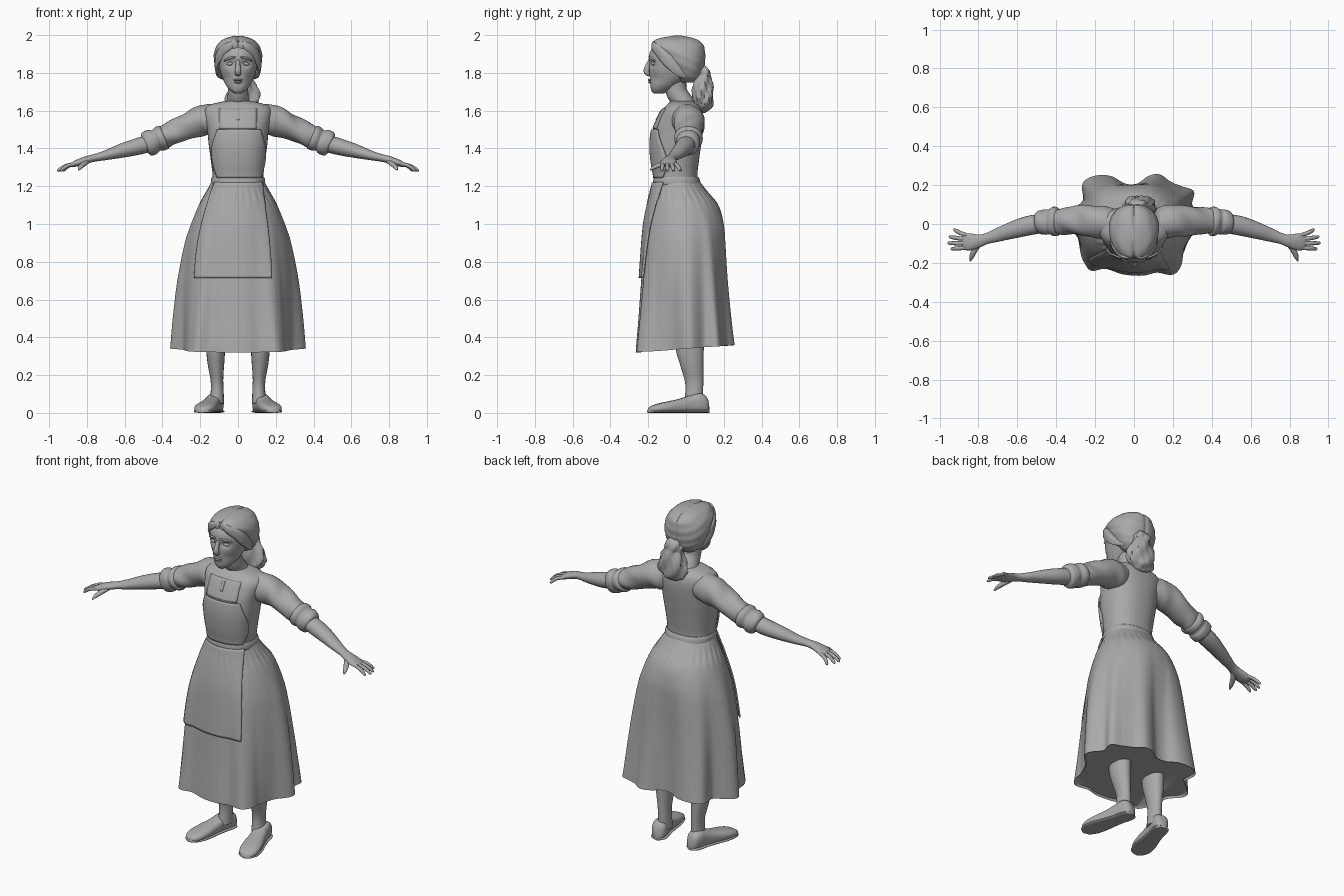
import bpy, bmesh
from math import sin, cos, pi, acos, atan2, hypot, exp, radians
from mathutils import Vector

old = bpy.data.objects.get("Cube")
if old:
    bpy.data.objects.remove(old, do_unlink=True)

clay = bpy.data.materials.new("clay_grey")
clay.use_nodes = True
GREY = (0.4, 0.4, 0.4, 1)
clay.diffuse_color = GREY
clay.node_tree.nodes["Principled BSDF"].inputs["Base Color"].default_value = GREY


def sample(keys, t):
    """Smooth interpolation of rows whose first value is the parameter."""
    t = min(max(t, keys[0][0]), keys[-1][0])
    i = max(k for k in range(len(keys) - 1) if keys[k][0] <= t)
    a, b = keys[i], keys[i + 1]
    p, q = keys[max(i - 1, 0)], keys[min(i + 2, len(keys) - 1)]
    h = b[0] - a[0]
    u = (t - a[0]) / h
    out = []
    for j in range(1, len(a)):
        ma = (b[j] - p[j]) / (b[0] - p[0]) * h
        mb = (q[j] - a[j]) / (q[0] - a[0]) * h
        out.append((2*u**3 - 3*u*u + 1) * a[j] + (u**3 - 2*u*u + u) * ma
                   + (3*u*u - 2*u**3) * b[j] + (u**3 - u*u) * mb)
    return out


def grid_object(name, rows, closed=True, thick=0):
    """Skin rows of points into a smooth mesh object."""
    bm = bmesh.new()
    vs = [[bm.verts.new(p) for p in row] for row in rows]
    n = len(rows[0])
    for r, s in zip(vs, vs[1:]):
        for j in range(n if closed else n - 1):
            k = (j + 1) % n
            bm.faces.new((r[j], r[k], s[k], s[j]))
    if closed:
        bm.faces.new(vs[0])
        bm.faces.new(vs[-1])
    bmesh.ops.recalc_face_normals(bm, faces=bm.faces)
    mesh = bpy.data.meshes.new(name)
    bm.to_mesh(mesh)
    bm.free()
    mesh.materials.append(clay)
    ob = bpy.data.objects.new(name, mesh)
    bpy.context.collection.objects.link(ob)
    if thick:
        mod = ob.modifiers.new("thickness", "SOLIDIFY")
        mod.thickness, mod.offset = thick, 0
    bpy.ops.object.select_all(action="DESELECT")
    ob.select_set(True)
    bpy.context.view_layer.objects.active = ob
    bpy.ops.object.shade_smooth_by_angle(angle=radians(50))


def power(v, e):
    return abs(v) ** e * (1 if v >= 0 else -1)


def ring_point(keys, z, a, off=0, n=2.3, ripple=None):
    """Point on a body shell: rows are z, half width, front y, back y."""
    hx, yf, yb = sample(keys, z)
    x = (hx + off) * power(cos(a), 2 / n)
    y = ((yb - yf) / 2 + off) * power(sin(a), 2 / n)
    k = 1 + (ripple(z, atan2(y, x)) if ripple else 0)
    return Vector((x * k, (yf + yb) / 2 + y * k, z))


def shell(name, keys, steps=40, sides=64, n=2.3, move=None):
    z0, z1 = keys[0][0], keys[-1][0]
    rows = []
    for i in range(steps + 1):
        z = z0 + (z1 - z0) * i / steps
        row = [ring_point(keys, z, 2 * pi * j / sides, 0, n) for j in range(sides)]
        rows.append([move(p) for p in row] if move else row)
    grid_object(name, rows)


def patch(name, keys, z0, z1, left, right, off=0.008, ripple=None, n=2.3, steps=24, thick=0.008):
    """Thin cloth plate following the front of a shell; edges are functions of height."""
    rows = []
    for i in range(steps + 1):
        u = i / steps
        z = z0 + (z1 - z0) * u
        hx = sample(keys, z)[0]
        row = []
        for j in range(steps + 1):
            x = left(u) + (right(u) - left(u)) * j / steps
            c = max(-1, min(1, x / hx))
            row.append(ring_point(keys, z, -acos(power(c, n / 2)), off, n, ripple))
        rows.append(row)
    grid_object(name, rows, closed=False, thick=thick)


def tube(name, path, sides=20, sub=5, wrinkle=None, up=(0, 0, 1)):
    """Sweep an ellipse: rows are x, y, z, half width sideways, half height."""
    keys = [(i, *p) for i, p in enumerate(path)]
    rows = []
    for i in range((len(path) - 1) * sub + 1):
        t = i / sub
        x, y, z, rw, rh = sample(keys, t)
        tan = Vector(sample(keys, t + .05)[:3]) - Vector(sample(keys, t - .05)[:3])
        side = tan.cross(Vector(up)).normalized()
        over = side.cross(tan).normalized()
        row = []
        for j in range(sides):
            a = 2 * pi * j / sides
            k = 1 + (wrinkle(t, a) if wrinkle else 0)
            row.append(Vector((x, y, z)) + side * rw * k * cos(a) + over * rh * k * sin(a))
        rows.append(row)
    grid_object(name, rows)


def blob(name, loc, size, tilt=(0, 0, 0)):
    bpy.ops.mesh.primitive_uv_sphere_add(segments=20, ring_count=12, location=loc, rotation=tilt)
    ob = bpy.context.object
    ob.name, ob.scale = name, size
    ob.data.materials.append(clay)
    bpy.ops.object.shade_smooth()


# Skirt: body rings, plus the folded hem outline that fades out towards the waist
SKIRT = [(.33, .342, -.25, .25), (.5, .332, -.24, .234), (.7, .313, -.23, .22),
         (.9, .278, -.22, .212), (1.0, .247, -.212, .204), (1.1, .207, -.195, .172),
         (1.17, .168, -.178, .115), (1.23, .138, -.165, .07)]
HEM = [(.36, .02), (.3, .1), (.31, .17), (.25, .195), (.19, .22), (.13, .26), (.075, .25), (.02, .21), (-.05, .21),
       (-.12, .25), (-.21, .25), (-.265, .215), (-.265, .12), (-.36, .02), (-.29, -.07), (-.255, -.2), (-.22, -.24),
       (-.15, -.23), (-.05, -.26), (.05, -.265), (.12, -.25), (.2, -.26), (.24, -.22), (.255, -.15), (.29, -.07)]
hem_curve = []
for x, y in HEM:
    th = atan2(y, x) % (2 * pi)
    plain = ((abs(cos(th)) / .342) ** 2.1 + (abs(sin(th)) / .25) ** 2.1) ** (-1 / 2.1)
    hem_curve.append((th, hypot(x, y) / plain - 1))
hem_curve = ([(t - 2 * pi, r) for t, r in hem_curve[-2:]] + hem_curve
             + [(t + 2 * pi, r) for t, r in hem_curve[:2]])


def folds(z, a):
    low = max(0, (1.1 - z) / .77)
    gathers = .012 * exp(-((z - 1.15) / .04) ** 2) * cos(30 * a)
    return sample(hem_curve, a % (2 * pi))[0] * low + gathers


rows = []
for i in range(52):
    row = []
    for j in range(180):
        a = 2 * pi * j / 180
        hem = .34 + .02 * sin(a)
        z = hem + (1.23 - hem) * max(i - 1, 0) / 50
        p = ring_point(SKIRT, z, a, 0, 2.1, folds)
        if i == 0:
            p = Vector((p.x * .97, p.y * .97, p.z + .012))
        row.append(p)
    rows.append(row)
grid_object("skirt", rows)

# Apron over the skirt front
patch("apron", SKIRT, .715, 1.22, lambda u: -.215 + .1 * u ** 2, lambda u: .16 - .04 * u ** 2,
      .01, folds, 2.1, 40)

# Bodice, waistband and chest plates
BODICE = [(1.2, .138, -.165, .07), (1.25, .134, -.165, .06), (1.33, .143, -.178, .068),
          (1.42, .155, -.184, .08), (1.5, .163, -.175, .09), (1.56, .176, -.15, .093),
          (1.605, .178, -.125, .086), (1.632, .15, -.1, .071), (1.65, .075, -.08, .042)]
shell("bodice", BODICE)
BAND = [(1.205, .141, -.17, .076), (1.215, .144, -.174, .077), (1.24, .142, -.172, .071), (1.25, .137, -.168, .064)]
shell("waistband", BAND, 8)
patch("bib", BODICE, 1.245, 1.5, lambda u: -.105 - .03 * sin(pi * u), lambda u: .115 + .025 * sin(pi * u), .006)
patch("neck_yoke", BODICE, 1.505, 1.61, lambda u: -.1, lambda u: .1, .001, steps=12, thick=.006)
patch("placket", BODICE, 1.55, 1.605, lambda u: -.008, lambda u: .008, .005, steps=6, thick=.004)

# Neck and head
tube("neck", [(0, .0, 1.6, .085, .075), (0, -.02, 1.65, .062, .056), (0, -.05, 1.7, .054, .056),
              (0, -.06, 1.78, .055, .06)], up=(0, 1, 0))
HEAD = [(1.69, .018, -.17, -.12), (1.705, .04, -.183, -.085), (1.735, .064, -.189, -.04), (1.78, .085, -.192, .02),
        (1.83, .1, -.195, .05), (1.88, .104, -.197, .06), (1.92, .098, -.186, .06), (1.96, .06, -.15, .03)]


def face(p):
    """Sink the eye sockets and draw the cheeks in."""
    if p.y < -.08:
        p.y += .016 * exp(-((abs(p.x) - .042) / .024) ** 2 - ((p.z - 1.85) / .02) ** 2)
        p.y += .008 * exp(-((abs(p.x) - .06) / .025) ** 2 - ((p.z - 1.765) / .03) ** 2)
    return p


shell("head", HEAD, 44, 96, 2.15, move=face)
tube("nose", [(0, -.182, 1.875, .011, .01), (0, -.2, 1.84, .012, .014), (0, -.209, 1.81, .017, .016),
              (0, -.2, 1.793, .015, .011), (0, -.188, 1.788, .006, .004)], 14, up=(0, 1, 0))
blob("upper_lip", (0, -.19, 1.763), (.026, .012, .006))
blob("lower_lip", (0, -.188, 1.751), (.022, .012, .007))
for s, side in ((1, "left"), (-1, "right")):
    blob(side + "_eye", (s * .042, -.172, 1.848), (.019, .012, .009), (0, s * .15, 0))
    tube(side + "_eyebrow", [(s * .014, -.196, 1.882, .004, .004), (s * .045, -.186, 1.878, .007, .006),
                             (s * .076, -.163, 1.862, .003, .003)], 10)
    blob(side + "_ear", (s * .107, -.045, 1.82), (.013, .022, .033))

# Parted hair with strands swept back
HAIR = [(1.75, .065, -.03, .05), (1.78, .096, -.065, .08), (1.83, .12, -.1, .097), (1.88, .128, -.135, .103),
        (1.925, .122, -.176, .1), (1.955, .104, -.18, .088), (1.98, .075, -.155, .055), (1.997, .02, -.08, -.01)]


def comb(p):
    groove = exp(-(p.x / .009) ** 2)
    strand = 1 + .008 * cos(130 * (p.z + .45 * p.y)) - .05 * groove * (p.z > 1.8)
    return Vector((p.x * strand, (p.y + .03) * strand - .03, p.z - .008 * groove * (p.z > 1.95)))


shell("hair", HAIR, 44, 96, 2.1, move=comb)
for s, side in ((1, "left"), (-1, "right")):
    tube(side + "_hair_sweep", [(s * .004, -.165, 1.962, .006, .01), (s * .05, -.17, 1.94, .012, .022),
                                (s * .094, -.13, 1.9, .014, .03), (s * .109, -.08, 1.85, .014, .032),
                                (s * .1, -.02, 1.8, .012, .026), (s * .05, .05, 1.775, .012, .015)],
         wrinkle=lambda t, a: .06 * cos(6 * a + 2 * t))

# Wavy ponytail
tube("ponytail", [(.01, .06, 1.83, .02, .015), (.015, .088, 1.805, .05, .036), (.02, .088, 1.77, .05, .044),
                  (.024, .09, 1.72, .074, .053), (.028, .09, 1.66, .088, .053), (.035, .088, 1.615, .064, .045),
                  (.04, .088, 1.59, .02, .015)], 36, 7,
     wrinkle=lambda t, a: .1 * cos(5 * a + 2.2 * t) + .04 * cos(11 * a - 3 * t), up=(0, 1, 0))


def crumple(t, a):
    return .05 * min(1, t / 3) * sin(3 * a + 2.5 * t) + .02 * sin(5 * t + 2 * a)


# Arms, hands, legs and shoes on both sides
for s, side in ((1, "left"), (-1, "right")):
    def limb(name, path, **kw):
        tube(side + "_" + name, [(s * p[0], *p[1:]) for p in path], **kw)

    limb("sleeve", [(.06, .0, 1.565, .06, .06), (.13, .005, 1.554, .081, .08), (.2, .014, 1.545, .083, .08),
                    (.28, .018, 1.512, .076, .067), (.36, .015, 1.475, .068, .062), (.41, .012, 1.453, .062, .058)],
         sides=32, sub=7, wrinkle=crumple)
    limb("rolled_cuff", [(.388, .014, 1.462, .045, .045), (.393, .014, 1.46, .068, .068), (.415, .013, 1.45, .072, .069),
                         (.435, .012, 1.442, .063, .059), (.455, .01, 1.434, .068, .066), (.483, .008, 1.424, .064, .062),
                         (.495, .007, 1.419, .05, .048)],
         sides=32, wrinkle=lambda t, a: .05 * sin(2 * a + t))
    limb("forearm", [(.46, .005, 1.43, .048, .046), (.54, -.008, 1.408, .05, .044), (.62, -.03, 1.387, .044, .037),
                     (.7, -.056, 1.364, .035, .026), (.76, -.076, 1.35, .028, .02), (.8, -.087, 1.34, .034, .02),
                     (.845, -.092, 1.325, .044, .018), (.875, -.09, 1.313, .04, .013), (.885, -.09, 1.309, .03, .008)])
    for k, (y0, y1, reach) in enumerate([(-.122, -.128, .942), (-.1, -.098, .958), (-.079, -.066, .952), (-.06, -.03, .928)]):
        mid = (.865 + reach) / 2
        limb("finger_%d" % (k + 1), [(.85, y0, 1.322, .009, .009), (mid, (y0 + y1) / 2, 1.308, .011, .01),
                                     (reach - .006, y1, 1.285, .008, .007), (reach, y1, 1.282, .003, .003)], sides=10)
    limb("thumb", [(.795, -.1, 1.333, .014, .012), (.82, -.135, 1.315, .015, .013), (.835, -.168, 1.3, .012, .01),
                   (.842, -.19, 1.286, .004, .004)], sides=12)
    limb("leg", [(.115, .025, .55, .065, .085), (.118, .02, .36, .052, .076), (.117, .03, .27, .045, .064),
                 (.112, .042, .18, .034, .05), (.11, .044, .12, .034, .047), (.112, .04, .05, .038, .05)],
         up=(0, 1, 0))
    # Shoe rows: distance along the foot, half width, top height
    SHOE = [(0, .01, .03), (.012, .034, .08), (.05, .044, .104), (.1, .043, .094), (.16, .048, .075),
            (.23, .056, .06), (.29, .052, .046), (.325, .032, .03), (.335, .008, .016)]
    heel = Vector((s * .108, .122, 0))
    along = Vector((s * .25, -.97, 0)).normalized()
    across = Vector((along.y, -along.x, 0))
    for name, grow, flat in (("shoe", 0, None), ("sole", .004, .016)):
        rows = []
        for i in range(41):
            d = .335 * i / 40
            w, h = sample(SHOE, d)
            h = flat or h
            row = []
            for j in range(24):
                a = 2 * pi * j / 24
                z = h / 2 + h / 2 * power(sin(a), .75)
                row.append(heel + along * d + across * (w + grow) * power(cos(a), .75) + Vector((0, 0, max(0, z))))
            rows.append(row)
        grid_object(side + "_" + name, rows)
